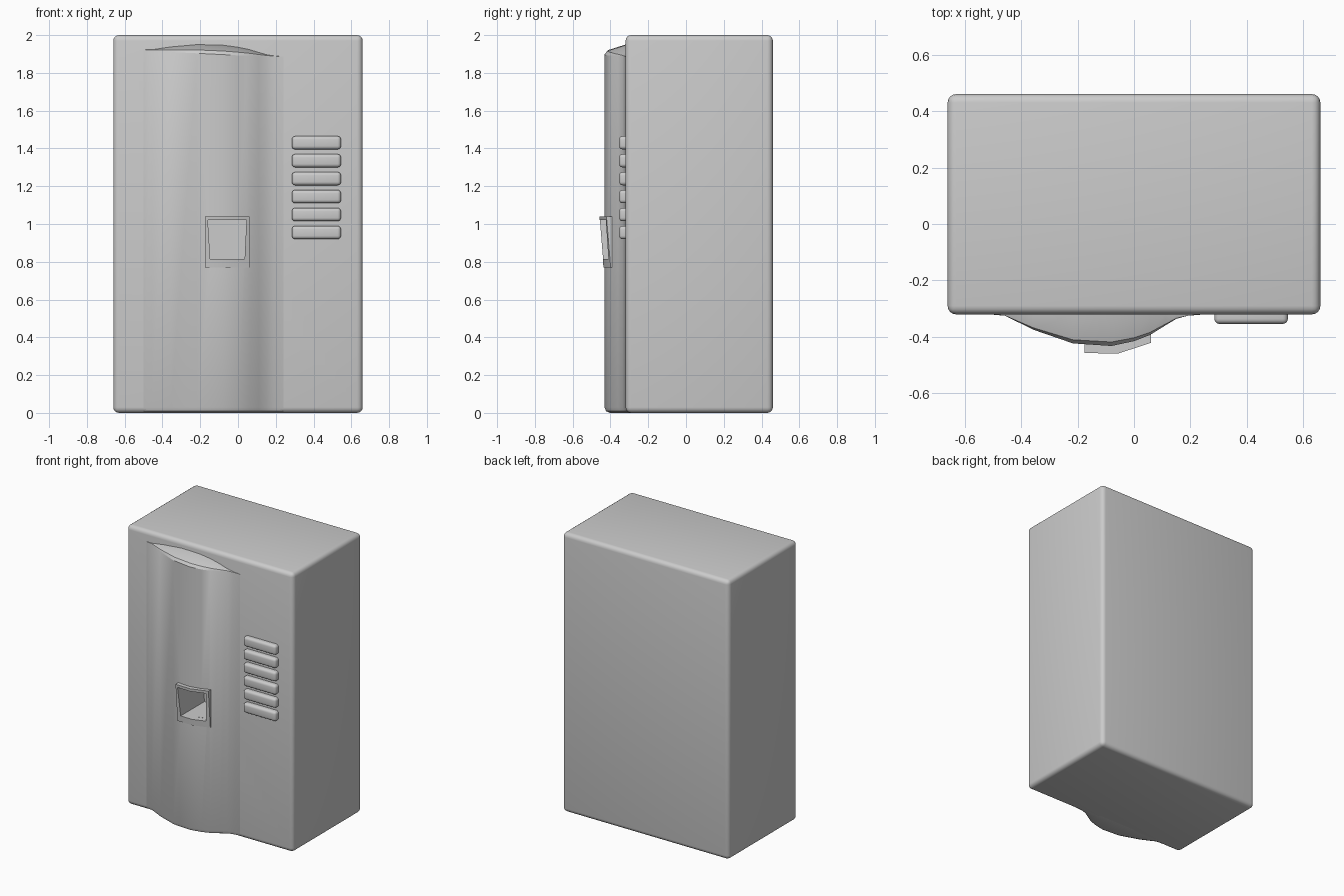
import bpy, bmesh, math

if "Cube" in bpy.data.objects:
    bpy.data.objects.remove(bpy.data.objects["Cube"])


def mesh_object(name, bm):
    bmesh.ops.recalc_face_normals(bm, faces=bm.faces)
    mesh = bpy.data.meshes.new(name)
    bm.to_mesh(mesh)
    bm.free()
    ob = bpy.data.objects.new(name, mesh)
    bpy.context.collection.objects.link(ob)
    return ob


def loft(name, rings):
    """Skin closed rings of equal length and cap both ends."""
    bm = bmesh.new()
    vs = [[bm.verts.new(p) for p in ring] for ring in rings]
    n = len(vs[0])
    for a, b in zip(vs, vs[1:]):
        for i in range(n):
            j = (i + 1) % n
            bm.faces.new((a[i], a[j], b[j], b[i]))
    bm.faces.new(vs[0])
    bm.faces.new(vs[-1])
    return mesh_object(name, bm)


def rounded_box(name, lo, hi, radius):
    bm = bmesh.new()
    bmesh.ops.create_cube(bm, size=1)
    for v in bm.verts:
        v.co = [(l + h) / 2 + c * (h - l) for l, h, c in zip(lo, hi, v.co)]
    bmesh.ops.bevel(bm, geom=bm.edges[:], offset=radius, segments=4,
                    profile=0.5, affect='EDGES')
    return mesh_object(name, bm)


def finish(ob, cutter=None):
    """Optionally cut, then smooth while keeping edges sharp."""
    bpy.ops.object.select_all(action='DESELECT')
    ob.select_set(True)
    bpy.context.view_layer.objects.active = ob
    if cutter:
        mod = ob.modifiers.new("recess", 'BOOLEAN')
        mod.operation = 'DIFFERENCE'
        mod.solver = 'EXACT'
        mod.object = cutter
        bpy.ops.object.modifier_apply(modifier=mod.name)
    bpy.ops.object.shade_smooth_by_angle(angle=math.radians(30))


# Main cabinet
cabinet = rounded_box("cabinet", (-0.66, -0.32, 0), (0.66, 0.46, 2), 0.03)

# Bulging front column with a sloped crescent top
profile = [(-0.50, -0.321), (-0.457, -0.325), (-0.355, -0.375), (-0.216, -0.423),
           (-0.08, -0.432), (0.0, -0.415), (0.057, -0.393), (0.11, -0.36),
           (0.15, -0.336), (0.19, -0.325), (0.24, -0.321)]
columns = []
for x, y in profile:
    h = (-0.32 - y) / 0.112
    rim = 1.905 - 0.05 * (x + 0.145)
    columns.append([(x, -0.28, 0), (x, y + 0.03, 0), (x, y + 0.009, 0.009),
                    (x, y, 0.03), (x, y, rim - 0.005),
                    (x, y + 0.014 * h, rim + 0.014 * h),
                    (x, -0.32, rim + 0.045 * h), (x, -0.28, rim + 0.045 * h)])
front_column = loft("front_column", columns)

# Tilted frame around the opening, following the column's curve
frame_plan = [(-0.175, -0.457), (-0.057, -0.459), (0.06, -0.421)]
opening_frame = loft("opening_frame", [
    [(x, y, 1.04), (x, y + 0.022, 0.77), (x, y + 0.07, 0.77), (x, y + 0.028, 1.04)]
    if i == 2 else
    [(x, y, 1.04), (x, y + 0.022, 0.77), (x, y + 0.07, 0.77), (x, y + 0.05, 1.04)]
    for i, (x, y) in enumerate(frame_plan)])

# Deep tapered recess cut through frame, column and cabinet
cutter = loft("recess_cutter", [
    [(-0.147, y, 0.814), (0.035, y, 0.814), (0.045, y, 1.02), (-0.16, y, 1.02)]
    for y in (-0.6, -0.17)])
cutter.hide_render = True
cutter.hide_set(True)
for ob in (cabinet, front_column, opening_frame):
    finish(ob, cutter)
bpy.data.objects.remove(cutter)

# Row of raised grille bars
for i in range(6):
    z = 1.43 - 0.095 * i
    finish(rounded_box(f"grille_bar_{i + 1}", (0.285, -0.354, z - 0.035),
                       (0.545, -0.29, z + 0.035), 0.018))
